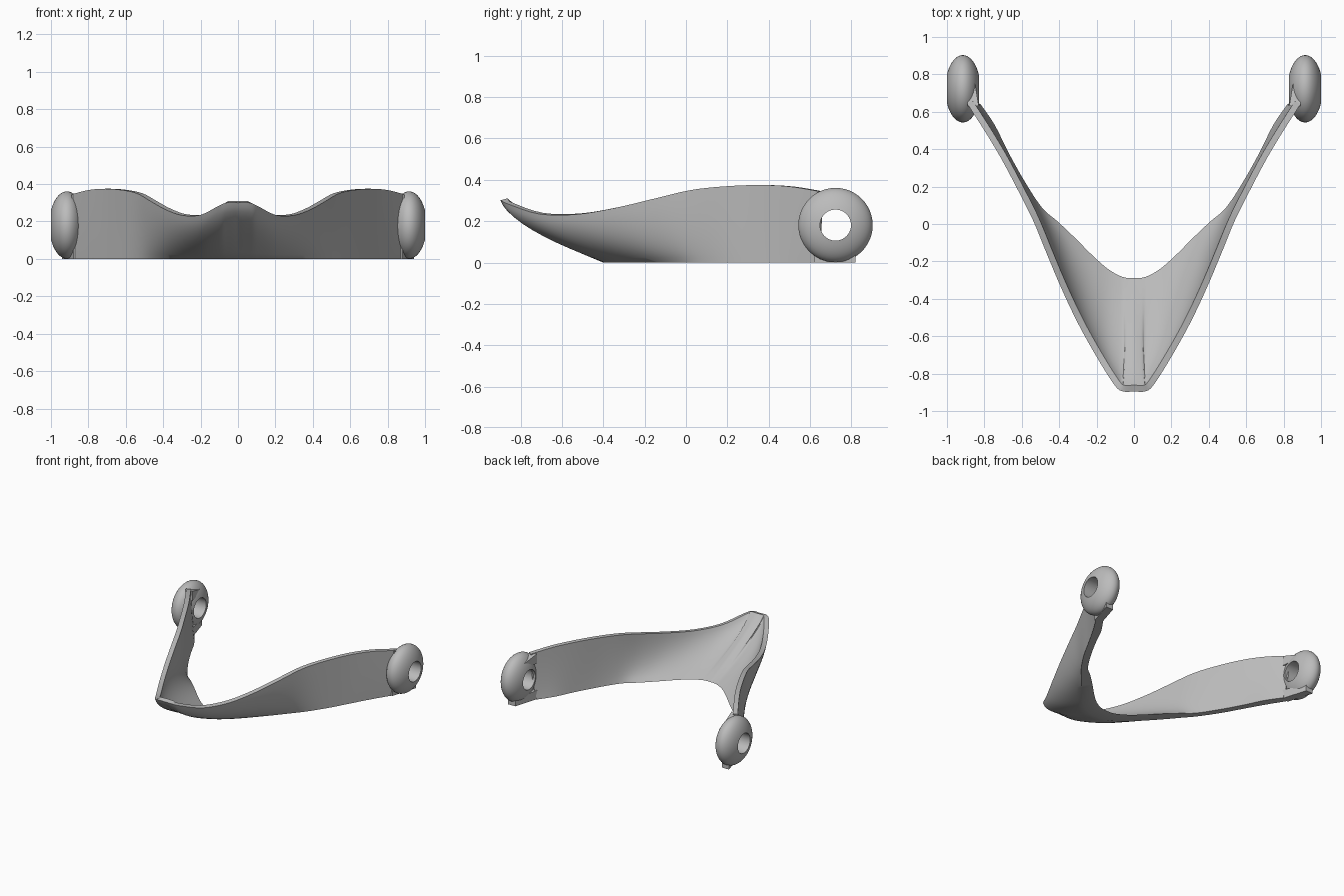
import bpy, bmesh, math
from mathutils import Vector

if "Cube" in bpy.data.objects:
    bpy.data.objects.remove(bpy.data.objects["Cube"])

grey = bpy.data.materials.new("grey")
grey.diffuse_color = (0.5, 0.5, 0.5, 1)
grey.use_nodes = True
grey.node_tree.nodes["Principled BSDF"].inputs["Base Color"].default_value = grey.diffuse_color


def finish(name, bm, angle=40):
    bmesh.ops.remove_doubles(bm, verts=bm.verts, dist=1e-5)
    bmesh.ops.recalc_face_normals(bm, faces=bm.faces)
    me = bpy.data.meshes.new(name)
    bm.to_mesh(me)
    bm.free()
    me.materials.append(grey)
    ob = bpy.data.objects.new(name, me)
    bpy.context.collection.objects.link(ob)
    bpy.ops.object.select_all(action='DESELECT')
    ob.select_set(True)
    bpy.context.view_layer.objects.active = ob
    bpy.ops.object.shade_smooth_by_angle(angle=math.radians(angle))
    return ob


def spline(pts, steps):
    """Smooth curve through the points (any dimension)."""
    out = []
    for i in range(len(pts) - 1):
        a, b = pts[max(i - 1, 0)], pts[i]
        c, d = pts[i + 1], pts[min(i + 2, len(pts) - 1)]
        for k in range(steps):
            t = k / steps
            out.append([0.5 * (2*q + (r - p)*t + (2*p - 5*q + 4*r - s)*t*t
                               + (3*q - p - 3*r + s)*t**3)
                        for p, q, r, s in zip(a, b, c, d)])
    return out + [list(pts[-1])]


def bezier(p0, p1, p2, n):
    return [p0*(1 - t)**2 + p1*2*t*(1 - t) + p2*t*t for t in (i/n for i in range(n + 1))]


# Band stations: top outer x, y, z; bottom outer x, y; bottom inner x, y
stations = [
    (0.00, -0.895, 0.300, 0.00, -0.40, 0.00, -0.29),
    (0.06, -0.895, 0.300, 0.05, -0.395, 0.04, -0.288),
    (0.105, -0.86, 0.283, 0.10, -0.38, 0.08, -0.275),
    (0.20, -0.71, 0.235, 0.18, -0.33, 0.14, -0.24),
    (0.30, -0.53, 0.233, 0.27, -0.24, 0.22, -0.17),
    (0.39, -0.34, 0.265, 0.37, -0.13, 0.32, -0.07),
    (0.47, -0.15, 0.310, 0.455, -0.03, 0.41, 0.015),
    (0.54, 0.02, 0.350, 0.53, 0.06, 0.49, 0.085),
    (0.62, 0.18, 0.368, 0.625, 0.20, 0.58, 0.22),
    (0.71, 0.35, 0.375, 0.715, 0.36, 0.67, 0.38),
    (0.80, 0.50, 0.368, 0.795, 0.50, 0.745, 0.53),
    (0.89, 0.64, 0.345, 0.87, 0.62, 0.82, 0.64),
]
half = spline(stations, 4)
n = len(half)

# V-shaped band: closed wall sections swept from one end to the other
bm = bmesh.new()
rings = []
for i, s in enumerate(half):
    a, b = half[max(i - 1, 0)], half[min(i + 1, n - 1)]
    tan = Vector((b[0] - a[0], b[1] - a[1], 0)).normalized()
    nrm = Vector((-tan.y, tan.x, 0))
    u = min(i / 28, 1)                       # 0 at the nose, 1 on the arms
    top, bot, inn = Vector(s[:3]), Vector((s[3], s[4], 0)), Vector((s[5], s[6], 0))
    ctrl = top.lerp(bot, 0.08)
    ctrl.z = top.z * (0.62 - 0.25 * u)
    top_in = top + nrm * 0.034 + Vector((0, 0, 0.01 * (1 - u)))
    ctrl_in = ctrl + nrm * (0.075 - 0.035 * u) + Vector((0, 0, 0.03 * (1 - u)))
    if i == 0:
        for v in (top_in, ctrl_in):
            v.x = 0
    rings.append(bezier(top, ctrl, bot, 10) + bezier(inn, ctrl_in, top_in, 10))
mirrored = [[Vector((-p.x, p.y, p.z)) for p in r] for r in rings[:0:-1]]
grid = [[bm.verts.new(p) for p in r] for r in mirrored + rings]
for r, q in zip(grid, grid[1:]):
    m = len(r)
    for j in range(m):
        k = (j + 1) % m
        bm.faces.new((r[j], r[k], q[k], q[j]))
for r in (grid[0], grid[-1]):                # end caps
    m = len(r)
    for j in range(m // 2 - 1):
        bm.faces.new((r[j], r[j + 1], r[m - 2 - j], r[m - 1 - j]))
finish("band", bm)


# Rounded end rings: flattened ellipsoids with a straight hole along x
def end_ring(name, side):
    bm = bmesh.new()
    r_hole, r_out, semi = 0.075, 0.18, 0.094
    a0 = math.acos(r_hole / r_out)
    prof = [(semi * math.sin(a), r_out * math.cos(a))
            for a in (-a0 + 2 * a0 * i / 20 for i in range(21))]
    seg = 48
    loops = []
    for k in range(seg):
        t = 2 * math.pi * k / seg
        loops.append([bm.verts.new((side * 0.915 + x, 0.723 + r * math.cos(t),
                                    0.181 + r * math.sin(t))) for x, r in prof])
    for k in range(seg):
        a, b = loops[k], loops[(k + 1) % seg]
        for j in range(len(prof)):
            l = (j + 1) % len(prof)
            bm.faces.new((a[j], a[l], b[l], b[j]))
    finish(name, bm)


# Tapered lugs that tie the arm to its ring
def lug(name, side, ends):
    bm = bmesh.new()
    for x0, x1, y, z0, z1 in ends:
        for x in (x0, x1):
            for z in (z0, z1):
                bm.verts.new((side * x, y, z))
    bmesh.ops.convex_hull(bm, input=bm.verts)
    finish(name, bm, 30)


for side, label in ((-1, "left"), (1, "right")):
    end_ring(label + "_end_ring", side)
    lug(label + "_upper_lug", side, [(0.83, 0.89, 0.63, 0.27, 0.345), (0.85, 0.89, 0.75, 0.275, 0.31)])
    lug(label + "_lower_lug", side, [(0.82, 0.88, 0.62, 0.0, 0.07), (0.88, 0.94, 0.82, 0.0, 0.05)])
